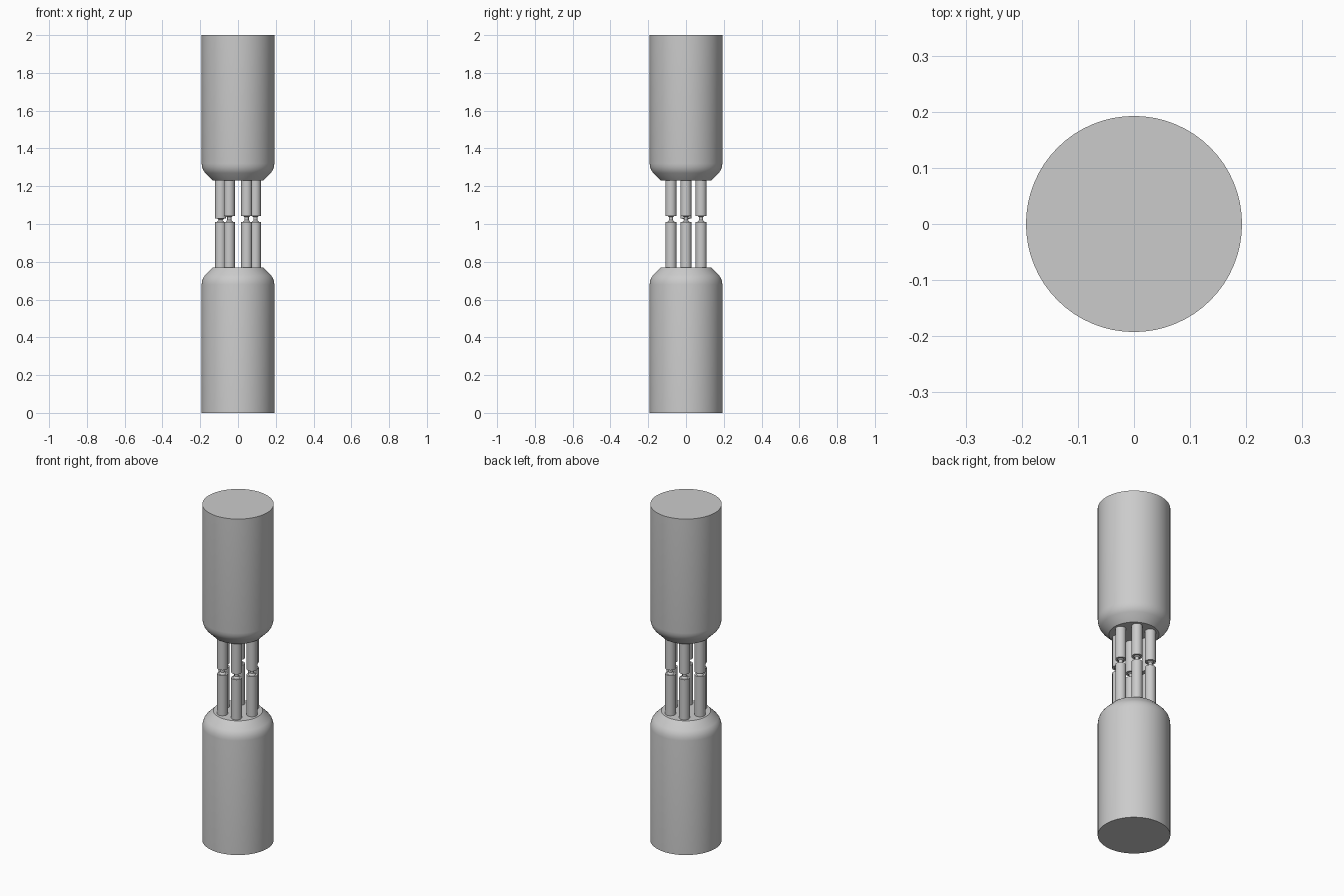
import bpy, bmesh, math

cube = bpy.data.objects.get("Cube")
if cube:
    bpy.data.objects.remove(cube, do_unlink=True)

grey = bpy.data.materials.new("plain grey")
grey.use_nodes = True
colour = (0.6, 0.6, 0.6, 1)
grey.diffuse_color = colour
grey.node_tree.nodes["Principled BSDF"].inputs["Base Color"].default_value = colour


def lathe(name, profile, segments, x=0, y=0):
    """Closed solid of revolution from (radius, height) pairs."""
    bm = bmesh.new()
    rings = []
    for r, z in profile:
        rings.append([bm.verts.new((r * math.cos(i * math.tau / segments),
                                    r * math.sin(i * math.tau / segments), z))
                      for i in range(segments)])
    for a, b in zip(rings, rings[1:]):
        for i in range(segments):
            j = (i + 1) % segments
            bm.faces.new((a[i], a[j], b[j], b[i]))
    bm.faces.new(rings[0])
    bm.faces.new(rings[-1])
    bmesh.ops.recalc_face_normals(bm, faces=bm.faces)
    mesh = bpy.data.meshes.new(name)
    bm.to_mesh(mesh)
    bm.free()
    mesh.materials.append(grey)
    obj = bpy.data.objects.new(name, mesh)
    bpy.context.collection.objects.link(obj)
    obj.location = (x, y, 0)
    bpy.ops.object.select_all(action='DESELECT')
    obj.select_set(True)
    bpy.context.view_layer.objects.active = obj
    bpy.ops.object.shade_smooth_by_angle(angle=math.radians(35))
    return obj


# Two mirrored cylinders with rounded shoulders
shell = [(0.1925, 0), (0.1925, 0.68), (0.19, 0.698), (0.184, 0.715),
         (0.174, 0.73), (0.133, 0.771)]
lathe("lower_body", shell, 64)
lathe("upper_body", [(r, 2 - z) for r, z in shell], 64)

# Ring of six rods, each broken by a narrow pin
for k in range(6):
    angle = k * math.pi / 3
    x, y = 0.092 * math.cos(angle), 0.092 * math.sin(angle)
    end = 1.028 if k == 3 else 1.042
    lathe(f"lower_rod_{k + 1}", [(0.029, 0.765), (0.029, 1.01)], 32, x, y)
    lathe(f"upper_rod_{k + 1}", [(0.029, end), (0.029, 1.235)], 32, x, y)
    lathe(f"pin_{k + 1}", [(0.022, 1.008), (0.011, 1.02), (0.011, end - 0.006),
                           (0.02, end + 0.002)], 24, x, y)
